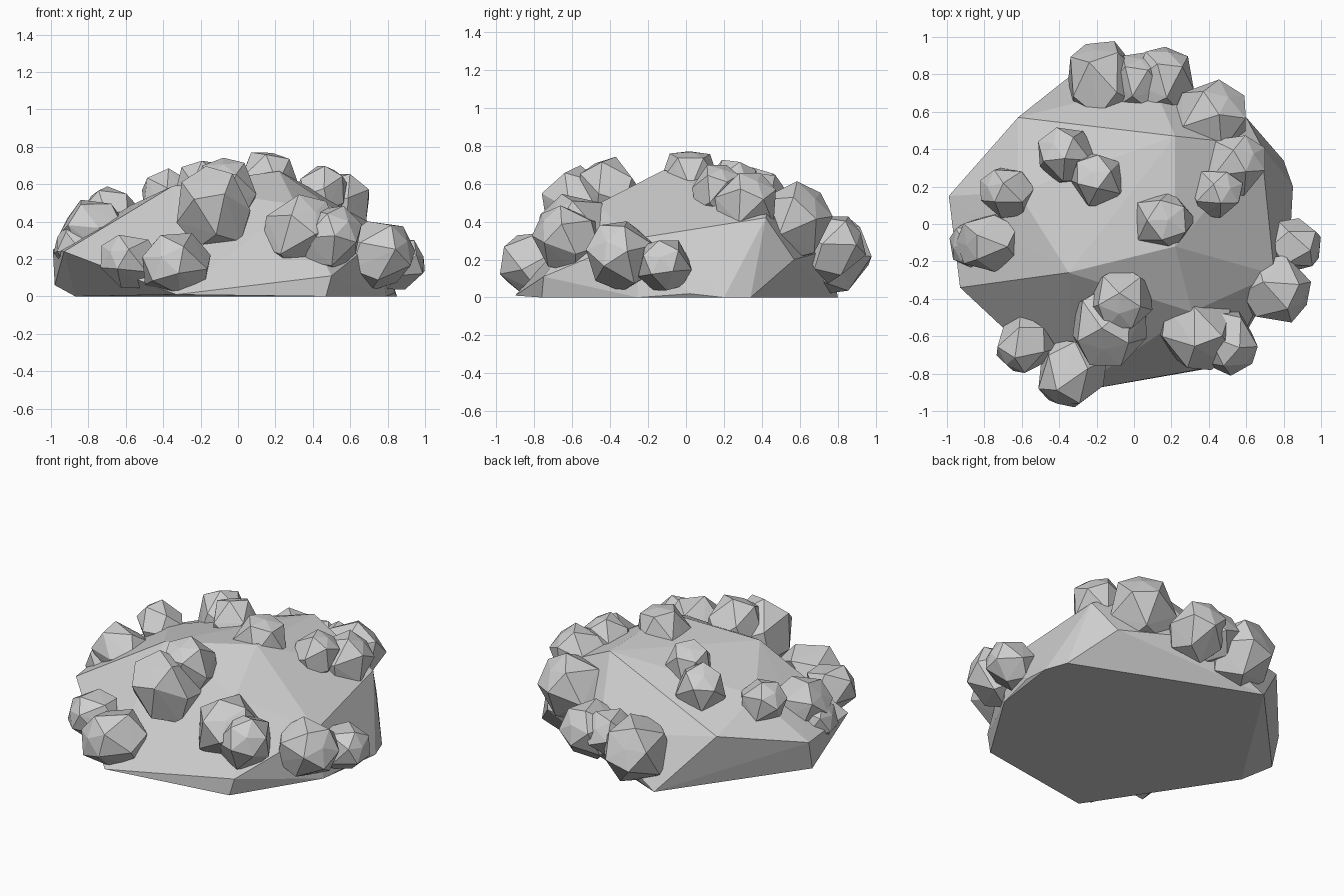
import bpy, bmesh, random
from math import sin, cos, pi
from mathutils import Vector

if "Cube" in bpy.data.objects:
    bpy.data.objects.remove(bpy.data.objects["Cube"])

random.seed(4)
stone = bpy.data.materials.new("grey_stone")
stone.diffuse_color = (0.62, 0.62, 0.62, 1)
stone.use_nodes = True
stone.node_tree.nodes["Principled BSDF"].inputs["Base Color"].default_value = stone.diffuse_color


def hull_object(name, points):
    bm = bmesh.new()
    for p in points:
        bm.verts.new(p)
    bmesh.ops.convex_hull(bm, input=bm.verts)
    loose = [v for v in bm.verts if not v.link_faces]
    bmesh.ops.delete(bm, geom=loose, context='VERTS')
    bmesh.ops.recalc_face_normals(bm, faces=bm.faces)
    mesh = bpy.data.meshes.new(name)
    bm.to_mesh(mesh)
    bm.free()
    mesh.materials.append(stone)
    obj = bpy.data.objects.new(name, mesh)
    bpy.context.collection.objects.link(obj)
    return obj


# Faceted mound: convex hull of its corner points
hull_object("mound", [
    # underside
    (-.33, -.90, .01), (.47, -.76, 0), (.79, -.25, 0), (.84, .02, .02),
    (.85, .20, 0), (.80, .34, 0), (-.33, .80, 0), (-.98, .10, .06), (-.87, -.05, 0),
    # rim
    (-.93, -.34, .24), (-.99, .15, .25), (.50, -.75, .11), (.75, -.27, .31),
    (.68, .42, .42), (.60, .57, .20), (.1, .75, .25),
    # crown
    (-.62, .57, .35), (-.62, .17, .465), (-.35, -.26, .59), (.31, -.47, .49),
    (.22, -.12, .67), (.22, .47, .645),
])

# Nubs: x, y, z, radius of five-sided stones half sunk in the mound
nubs = [
    (-.18, .80, .24, .20), (.16, .79, .28, .17), (.03, .78, .29, .15),
    (.43, .58, .42, .20), (.56, .33, .51, .165), (.46, .17, .58, .135),
    (.16, .02, .64, .165), (-.20, .25, .60, .145), (-.38, .38, .54, .15),
    (-.70, .18, .46, .135), (-.80, -.10, .37, .16), (-.86, -.11, .27, .14),
    (-.60, -.66, .20, .15), (-.35, -.82, .17, .185), (-.14, -.58, .50, .205),
    (-.07, -.42, .59, .165), (.35, -.60, .36, .20), (.51, -.65, .33, .165),
    (.78, -.36, .24, .18), (.88, -.12, .18, .14),
]
# Rings of one nub: height along its axis, ring radius, twist (all times radius)
rings = [(.68, .70, 0), (-.20, 1.05, pi / 5), (-.80, .95, 0)]
for i, (x, y, z, r) in enumerate(nubs):
    axis = Vector((x, y, 1.4 * z)).normalized()
    side = axis.orthogonal().normalized()
    other = axis.cross(side)
    spin = random.uniform(0, 2 * pi)
    centre = Vector((x, y, z))
    points = [centre + axis * r * random.uniform(.7, .9)]
    for height, radius, twist in rings:
        for k in range(5):
            a = spin + twist + k * 2 * pi / 5
            rr = r * radius * random.uniform(.96, 1.04)
            points.append(centre + axis * r * height + (side * cos(a) + other * sin(a)) * rr)
    for p in points:
        p.x = max(-1, min(1, p.x))
        p.y = max(-.98, min(.98, p.y))
        p.z = max(.01, min(.78, p.z))
    hull_object(f"nub_{i + 1}", points)
